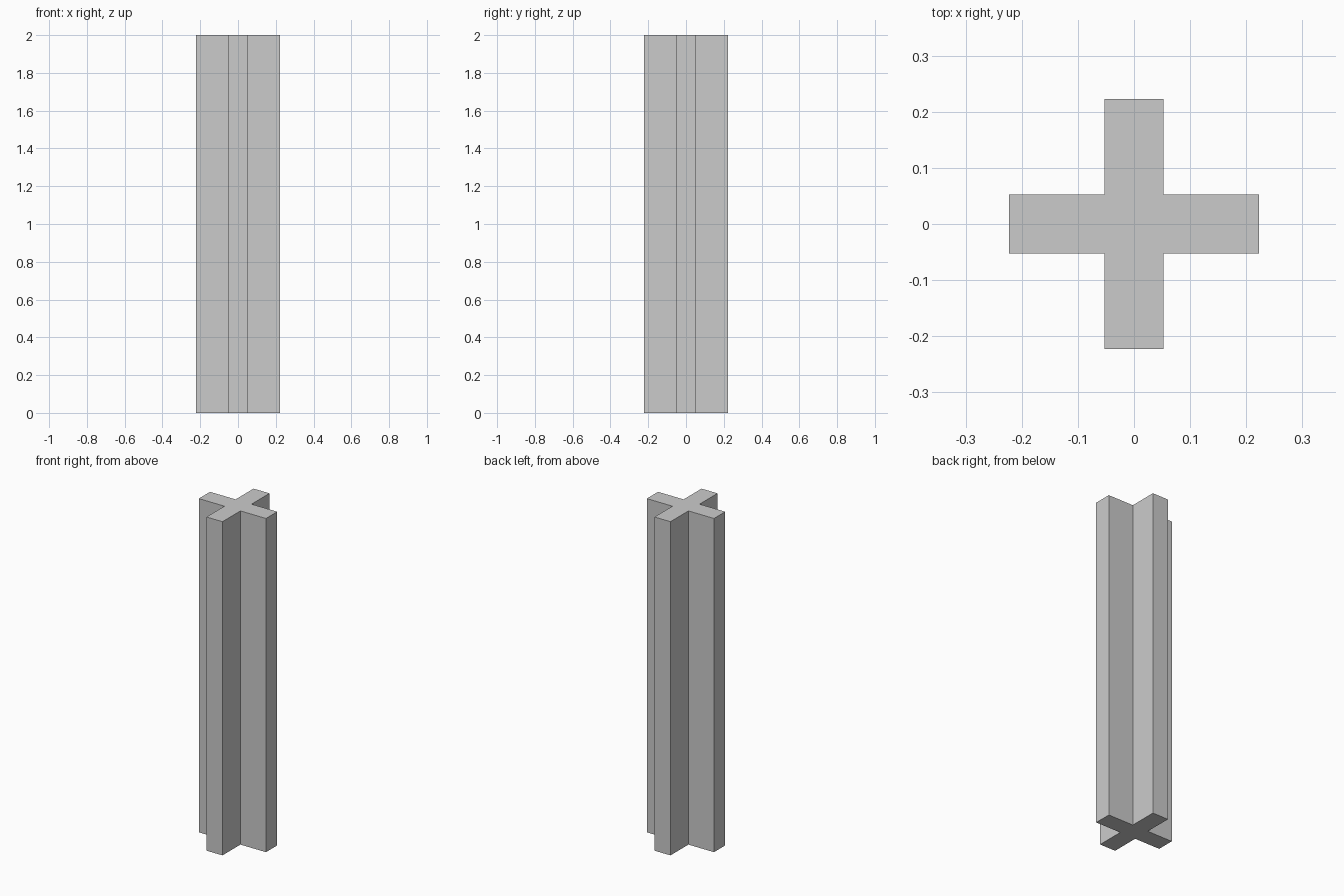
import bpy
import bmesh

if "Cube" in bpy.data.objects:
    bpy.data.objects.remove(bpy.data.objects["Cube"])

HALF_SPAN = 0.2225   # centre to arm tip
HALF_ARM = 0.053     # half the arm thickness
HEIGHT = 2.0

# Cross-shaped profile: one arm's three points, rotated by quarter turns
profile = []
arm = [(HALF_SPAN, -HALF_ARM), (HALF_SPAN, HALF_ARM), (HALF_ARM, HALF_ARM)]
for _ in range(4):
    profile += arm
    arm = [(-y, x) for x, y in arm]

# Post: profile extruded straight up
bm = bmesh.new()
base = bm.faces.new([bm.verts.new((x, y, 0)) for x, y in profile])
result = bmesh.ops.extrude_face_region(bm, geom=[base], use_keep_orig=True)
top_verts = [g for g in result["geom"] if isinstance(g, bmesh.types.BMVert)]
bmesh.ops.translate(bm, verts=top_verts, vec=(0, 0, HEIGHT))
bmesh.ops.recalc_face_normals(bm, faces=bm.faces[:])

mesh = bpy.data.meshes.new("cross_post")
bm.to_mesh(mesh)
bm.free()
bpy.context.collection.objects.link(bpy.data.objects.new("cross_post", mesh))
